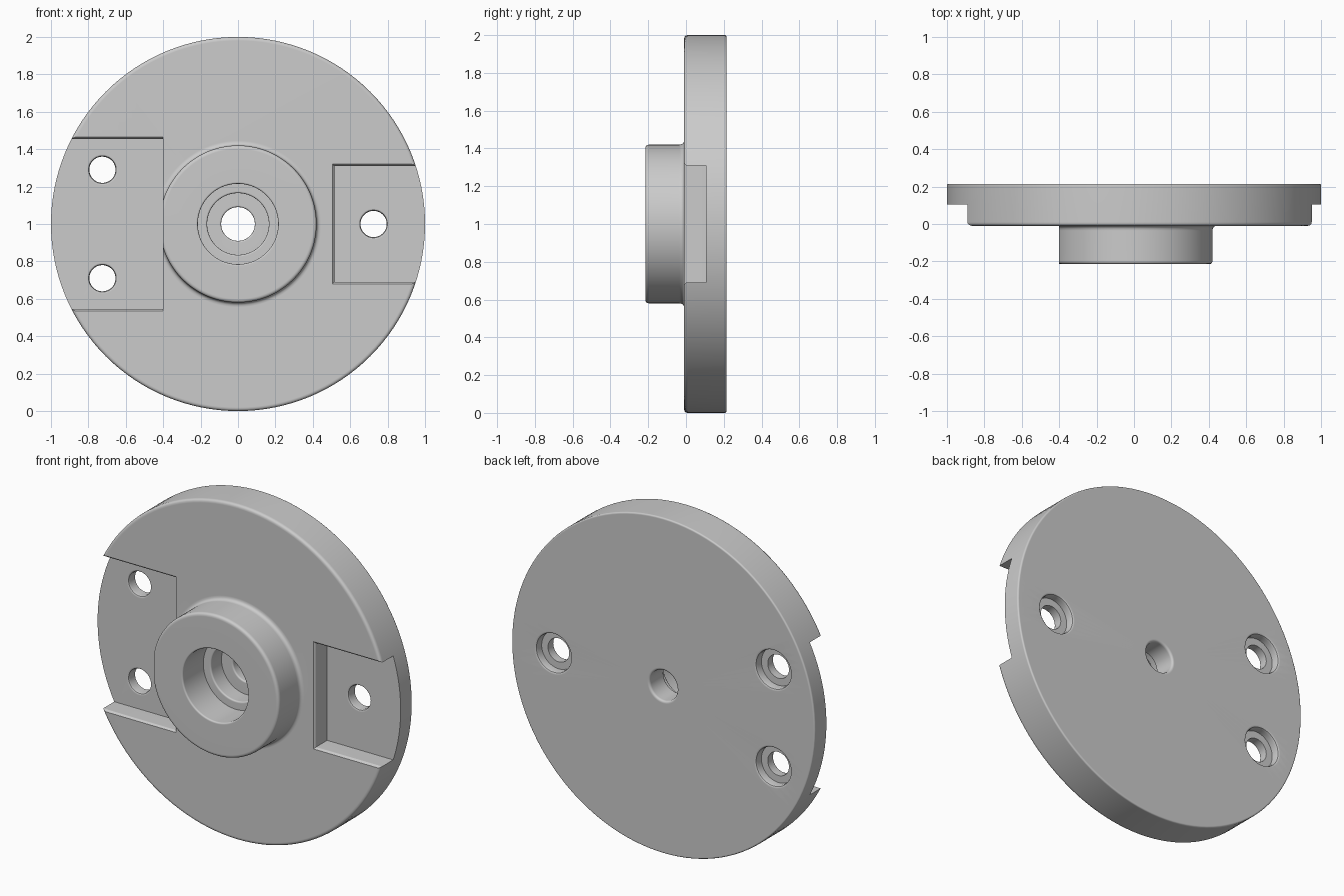
import bpy, bmesh, math
from mathutils import Vector

cube = bpy.data.objects.get("Cube")
if cube:
    bpy.data.objects.remove(cube, do_unlink=True)

grey = bpy.data.materials.new("plain_grey")
grey.use_nodes = True
colour = (0.6, 0.6, 0.6, 1)
grey.diffuse_color = colour
grey.node_tree.nodes["Principled BSDF"].inputs["Base Color"].default_value = colour


def make_object(name, bm):
    bmesh.ops.recalc_face_normals(bm, faces=bm.faces[:])
    mesh = bpy.data.meshes.new(name)
    bm.to_mesh(mesh)
    bm.free()
    mesh.materials.append(grey)
    obj = bpy.data.objects.new(name, mesh)
    bpy.context.collection.objects.link(obj)
    return obj


def rounded(corners, steps=4):
    """Closed profile of (radius, depth, fillet) corners with rounded edges."""
    out = []
    for i, (r, y, f) in enumerate(corners):
        c = Vector((r, y))
        if not f:
            out.append(c)
            continue
        a = c + (Vector(corners[i - 1][:2]) - c).normalized() * f
        b = c + (Vector(corners[(i + 1) % len(corners)][:2]) - c).normalized() * f
        for k in range(steps + 1):
            t = k / steps
            out.append(a * (1 - t) ** 2 + c * 2 * t * (1 - t) + b * t * t)
    return out


def lathe(name, profile, x=0, z=1, segments=128, closed=False):
    """Spin a (radius, depth) profile round an axis along y."""
    bm = bmesh.new()
    rings = []
    for r, y in profile:
        angles = [math.tau * k / segments for k in range(segments)]
        rings.append([bm.verts.new((x + r * math.cos(a), y, z + r * math.sin(a)))
                      for a in angles])
    pairs = list(zip(rings, rings[1:]))
    if closed:
        pairs.append((rings[-1], rings[0]))
    else:
        bm.faces.new(rings[0])
        bm.faces.new(rings[-1])
    for p, q in pairs:
        for k in range(segments):
            n = (k + 1) % segments
            bm.faces.new((p[k], p[n], q[n], q[k]))
    return make_object(name, bm)


def pocket(name, inner, outer, half_height, inner_flare):
    """Rectangular recess cutter whose lip eases outward at the front face."""
    bm = bmesh.new()
    rings = []
    side = math.copysign(1, inner)
    for y, flare in ((0.105, 0), (0.002, 0), (-0.003, 0.003), (-0.012, 0.012), (-0.3, 0.012)):
        xi = inner - side * flare * inner_flare
        h = half_height + flare
        rings.append([bm.verts.new((px, y, 1 + pz))
                      for px, pz in ((xi, -h), (outer, -h), (outer, h), (xi, h))])
    bm.faces.new(rings[0])
    bm.faces.new(rings[-1])
    for p, q in zip(rings, rings[1:]):
        for k in range(4):
            n = (k + 1) % 4
            bm.faces.new((p[k], p[n], q[n], q[k]))
    return make_object(name, bm)


# Flange disc with raised hub and stepped bore
flange = lathe("hub_flange", rounded([
    (0.09, 0.215, 0.015), (1, 0.215, 0.01), (1, -0.01, 0.02),
    (0.42, -0.01, 0.025), (0.42, -0.215, 0.02), (0.215, -0.215, 0.01),
    (0.215, -0.02, 0), (0.165, -0.02, 0.01), (0.165, 0.08, 0),
    (0.09, 0.08, 0.01)]), closed=True)

# Recesses on both sides of the hub
cutters = [pocket("right_recess_cutter", -0.402, -1.2, 0.455, 0),
           pocket("left_recess_cutter", 0.515, 1.2, 0.31, 1)]

# Screw holes, counterbored from the back
hole = [(0.087, 0.095), (0.083, 0.105), (0.074, 0.11), (0.07, 0.12), (0.07, 0.165),
        (0.112, 0.165), (0.112, 0.198), (0.116, 0.209), (0.127, 0.216), (0.127, 0.23)]
for x, z in ((-0.725, 1.29), (-0.725, 0.71), (0.725, 1)):
    cutters.append(lathe("screw_hole_cutter", hole, x, z, 48))

for cutter in cutters:
    cutter.hide_render = True
    cut = flange.modifiers.new(cutter.name, "BOOLEAN")
    cut.operation = "DIFFERENCE"
    cut.solver = "EXACT"
    cut.object = cutter

# Bake the cuts and drop the cutters
bpy.context.view_layer.update()
graph = bpy.context.evaluated_depsgraph_get()
finished = bpy.data.meshes.new_from_object(flange.evaluated_get(graph))
flange.modifiers.clear()
flange.data = finished
finished.materials.clear()
finished.materials.append(grey)
for face in finished.polygons:
    face.material_index = 0
for cutter in cutters:
    bpy.data.objects.remove(cutter, do_unlink=True)

# Smooth rounds, crisp steps and flat faces
bpy.ops.object.select_all(action="DESELECT")
flange.select_set(True)
bpy.context.view_layer.objects.active = flange
bpy.ops.object.shade_smooth_by_angle(angle=math.radians(35))
weights = flange.modifiers.new("flat_face_normals", "WEIGHTED_NORMAL")
weights.keep_sharp = True
